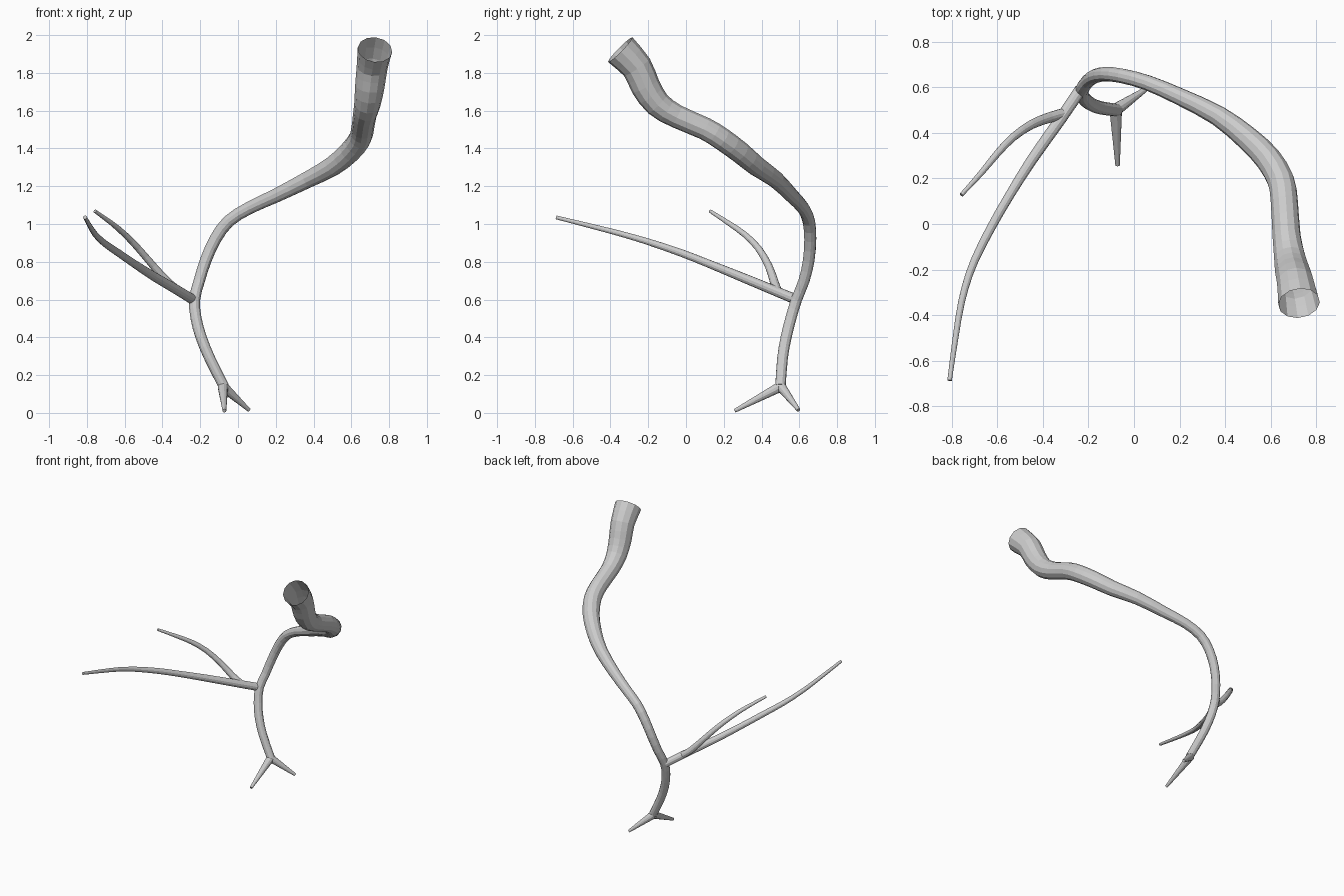
import bpy, bmesh, math
from mathutils import Vector

mat = bpy.data.materials.new("plain grey")
mat.diffuse_color = (0.6, 0.6, 0.6, 1)


def smooth_path(pts, steps):
    """Catmull-Rom through (x, y, z, radius) points."""
    p = [Vector(q) for q in pts]
    p = [2 * p[0] - p[1]] + p + [2 * p[-1] - p[-2]]
    out = []
    for i in range(1, len(p) - 2):
        a, b, c, d = p[i - 1:i + 3]
        for s in range(steps):
            t = s / steps
            out.append(0.5 * (2 * b + (c - a) * t + (2 * a - 5 * b + 4 * c - d) * t * t
                              + (3 * b - a - 3 * c + d) * t ** 3))
    return out + [p[-2]]


def tube(name, pts, sides=12, steps=2, cap_end=True):
    """Tapered tube swept along a path; the start stays open."""
    path = smooth_path(pts, steps)
    pos = [q.to_3d() for q in path]
    bm = bmesh.new()
    rings, n, prev = [], None, None
    for i, q in enumerate(path):
        t = (pos[min(i + 1, len(pos) - 1)] - pos[max(i - 1, 0)]).normalized()
        n = t.orthogonal().normalized() if n is None else prev.rotation_difference(t) @ n
        prev, b = t, t.cross(n)
        rings.append([bm.verts.new(pos[i] + q[3] * (math.cos(k * math.tau / sides) * n
                      + math.sin(k * math.tau / sides) * b)) for k in range(sides)])
    for r, s in zip(rings, rings[1:]):
        for k in range(sides):
            j = (k + 1) % sides
            bm.faces.new((r[k], r[j], s[j], s[k]))
    if cap_end:
        bm.faces.new(rings[-1])
    me = bpy.data.meshes.new(name)
    bm.to_mesh(me)
    bm.free()
    me.materials.append(mat)
    ob = bpy.data.objects.new(name, me)
    bpy.context.collection.objects.link(ob)
    return ob


# Wide open-mouthed stem, sweeping down to the lower fork
tube("main_stem", [
    (0.725, -0.348, 1.923, 0.092), (0.71, -0.26, 1.83, 0.082), (0.698, -0.215, 1.73, 0.078),
    (0.685, -0.15, 1.635, 0.07), (0.67, -0.05, 1.57, 0.062), (0.66, 0.1, 1.505, 0.06),
    (0.645, 0.19, 1.45, 0.06), (0.59, 0.285, 1.38, 0.058), (0.50, 0.375, 1.305, 0.053),
    (0.37, 0.475, 1.235, 0.045), (0.2, 0.56, 1.15, 0.038), (0.06, 0.62, 1.085, 0.034),
    (-0.05, 0.65, 1.015, 0.033), (-0.12, 0.658, 0.92, 0.032), (-0.17, 0.65, 0.81, 0.031),
    (-0.205, 0.625, 0.7, 0.03), (-0.23, 0.585, 0.6, 0.03), (-0.222, 0.555, 0.5, 0.03),
    (-0.195, 0.53, 0.4, 0.03), (-0.15, 0.511, 0.29, 0.029), (-0.075, 0.50, 0.14, 0.028)])

# Two short pointed tips of the lower fork
for name, end in (("front_tip", (-0.072, 0.258, 0.011)), ("right_tip", (0.058, 0.596, 0.015))):
    tube(name, [(-0.08, 0.502, 0.14, 0.028), (*end, 0.01)], steps=3)

# Long side branch and its thinner offshoot
tube("long_branch", [
    (-0.235, 0.59, 0.597, 0.027), (-0.33, 0.45, 0.655, 0.026), (-0.45, 0.28, 0.725, 0.024),
    (-0.55, 0.12, 0.79, 0.021), (-0.63, -0.02, 0.845, 0.02), (-0.70, -0.16, 0.893, 0.018),
    (-0.742, -0.28, 0.93, 0.016), (-0.772, -0.42, 0.968, 0.014), (-0.81, -0.687, 1.035, 0.01)])
tube("short_branch", [
    (-0.30, 0.487, 0.635, 0.024), (-0.37, 0.468, 0.69, 0.023), (-0.45, 0.437, 0.78, 0.02),
    (-0.53, 0.382, 0.873, 0.018), (-0.60, 0.31, 0.945, 0.016), (-0.67, 0.225, 1.005, 0.013),
    (-0.758, 0.128, 1.068, 0.009)])
